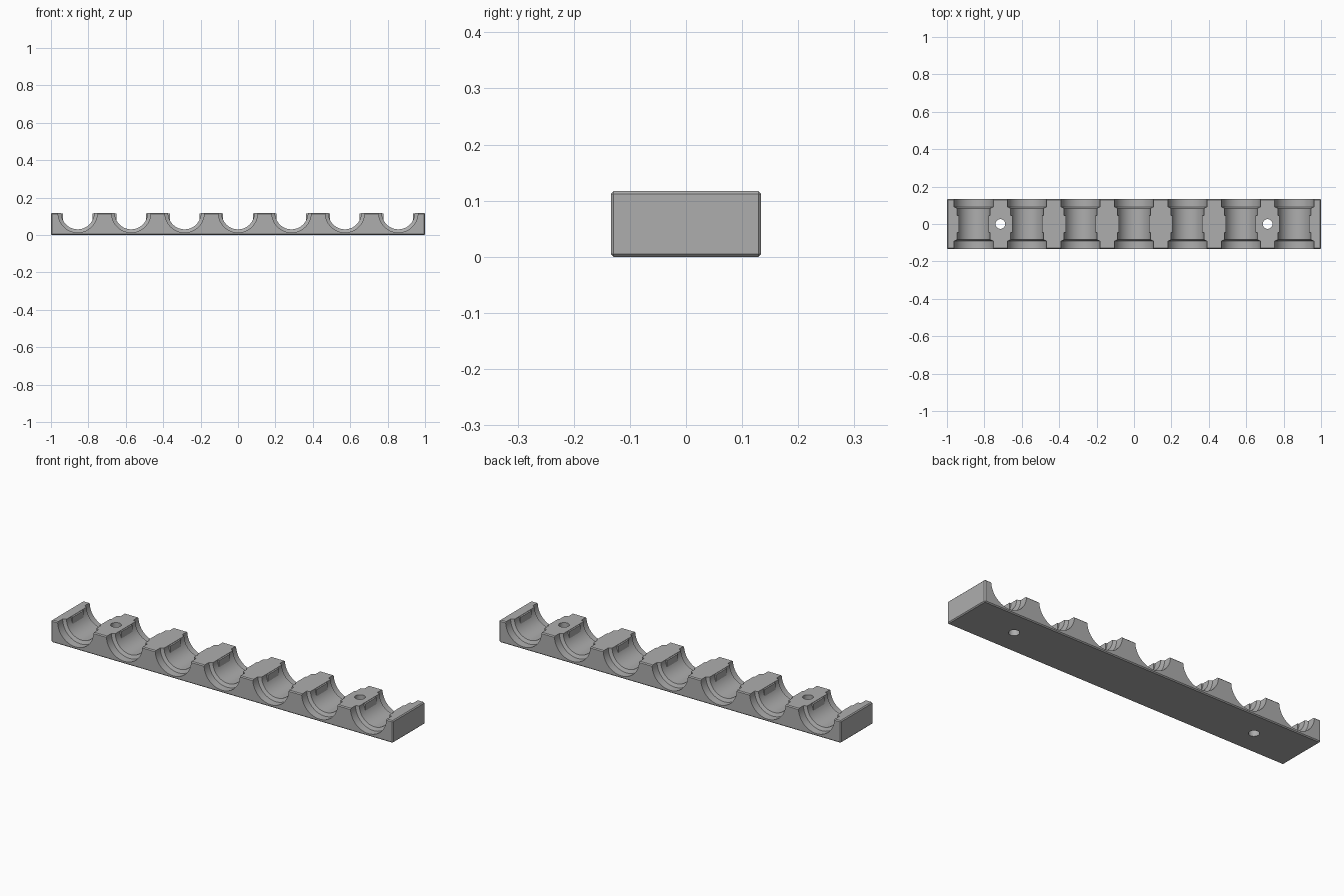
import bpy, bmesh, math
from mathutils import Matrix, Vector

cube = bpy.data.objects.get("Cube")
if cube:
    bpy.data.objects.remove(cube, do_unlink=True)

LENGTH, DEPTH, HEIGHT = 2.0, 0.268, 0.117
SLOTS = 7
PITCH = LENGTH / SLOTS
slot_xs = [(i - (SLOTS - 1) / 2) * PITCH for i in range(SLOTS)]

grey = bpy.data.materials.new("plain grey")
grey.use_nodes = True
colour = (0.42, 0.42, 0.42, 1)
grey.diffuse_color = colour
grey.node_tree.nodes["Principled BSDF"].inputs["Base Color"].default_value = colour


def make_object(name, bm):
    bmesh.ops.recalc_face_normals(bm, faces=bm.faces)
    mesh = bpy.data.meshes.new(name)
    bm.to_mesh(mesh)
    bm.free()
    mesh.materials.append(grey)
    obj = bpy.data.objects.new(name, mesh)
    bpy.context.collection.objects.link(obj)
    return obj


def add_box(bm, centre, size):
    matrix = Matrix.Translation(centre) @ Matrix.Diagonal((*size, 1))
    return bmesh.ops.create_cube(bm, size=1, matrix=matrix)["verts"]


def add_lathe(bm, x, z, profile, sides=64):
    """Closed solid of revolution along y from (y, radius) pairs."""
    rings = []
    for y, r in profile:
        angles = [2 * math.pi * (k + 0.5) / sides for k in range(sides)]
        rings.append([bm.verts.new((x + r * math.cos(a), y, z + r * math.sin(a)))
                      for a in angles])
    for a, b in zip(rings, rings[1:]):
        for k in range(sides):
            n = (k + 1) % sides
            bm.faces.new((a[k], a[n], b[n], b[k]))
    bm.faces.new(rings[0])
    bm.faces.new(rings[-1])


def combine(target, helper, operation):
    helper.hide_render = True
    mod = target.modifiers.new(helper.name, 'BOOLEAN')
    mod.operation, mod.object, mod.solver = operation, helper, 'EXACT'
    bpy.ops.object.select_all(action='DESELECT')
    bpy.context.view_layer.objects.active = target
    target.select_set(True)
    bpy.ops.object.modifier_apply(modifier=mod.name)
    bpy.data.objects.remove(helper, do_unlink=True)


# Bar with small chamfers on every outer edge
bm = bmesh.new()
add_box(bm, (0, 0, HEIGHT / 2), (LENGTH, DEPTH, HEIGHT))
bmesh.ops.bevel(bm, geom=bm.edges[:], offset=0.005, segments=1, affect='EDGES')
rack = make_object("rack_bar", bm)

# Round cradles, wider at both ends
half = [(0.2, 0.105), (0.092, 0.105), (0.084, 0.088)]
profile = [(-y, r) for y, r in half] + half[::-1]
bm = bmesh.new()
for x in slot_xs:
    add_lathe(bm, x, HEIGHT + 0.001, profile)
combine(rack, make_object("cradle_cutter", bm), 'DIFFERENCE')

# Retaining tabs on both walls of each cradle
bm = bmesh.new()
for x in slot_xs:
    for side in (-1, 1):
        add_box(bm, (x + side * 0.09, 0, 0.0915), (0.022, 0.09, 0.047))
combine(rack, make_object("retaining_tabs", bm), 'UNION')

# Screw holes through two of the lands
bm = bmesh.new()
for side in (-1, 1):
    matrix = Matrix.Translation((side * PITCH * 2.5, 0, HEIGHT / 2))
    bmesh.ops.create_cone(bm, cap_ends=True, segments=32, radius1=0.026,
                          radius2=0.026, depth=HEIGHT * 2, matrix=matrix)
combine(rack, make_object("screw_hole_cutter", bm), 'DIFFERENCE')

bpy.ops.object.shade_smooth_by_angle(angle=math.radians(25))
